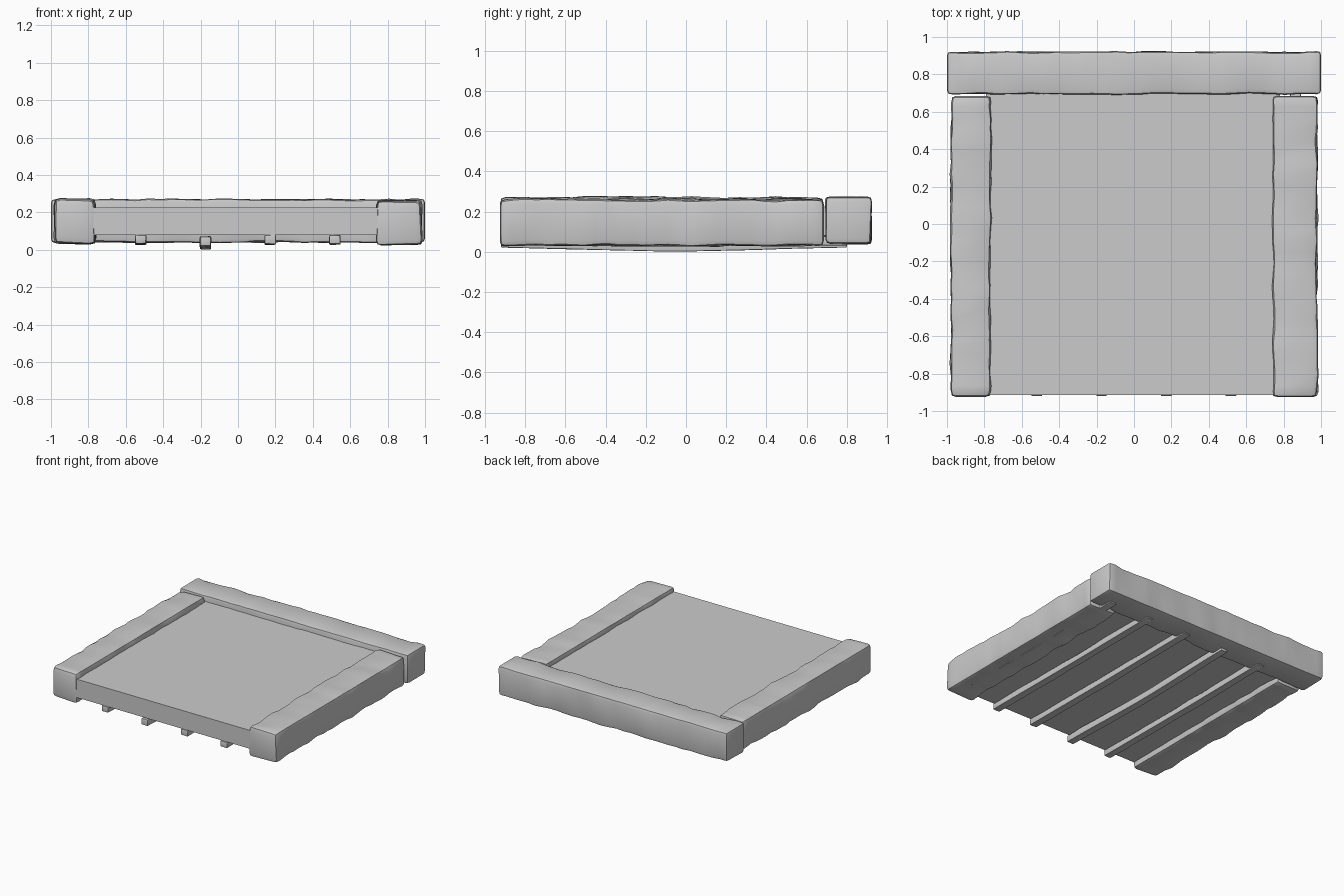
import bpy, bmesh, math
from mathutils import Vector, noise

if "Cube" in bpy.data.objects:
    bpy.data.objects.remove(bpy.data.objects["Cube"], do_unlink=True)

stone = bpy.data.materials.new("plain grey")
stone.use_nodes = True
grey = (0.6, 0.6, 0.6, 1)
stone.diffuse_color = grey
stone.node_tree.nodes["Principled BSDF"].inputs["Base Color"].default_value = grey


def block(name, low, high, bevel=0.0, cuts=0, wear=0.0, seed=0, sag=0.0):
    """Box between two corners, chamfered, sliced along its length and worn by noise."""
    low, high = Vector(low), Vector(high)
    size, mid = high - low, (low + high) / 2
    axis = 0 if size.x > size.y else 1
    bm = bmesh.new()
    bmesh.ops.create_cube(bm, size=1)
    for v in bm.verts:
        v.co = Vector(a * b for a, b in zip(v.co, size)) + mid
    if bevel:
        bmesh.ops.bevel(bm, geom=bm.edges[:], offset=bevel, segments=2, profile=0.6, affect='EDGES')
    # Slices along the length
    normal = Vector((axis == 0, axis == 1, 0))
    for i in range(1, cuts + 1):
        point = low + normal * size[axis] * i / (cuts + 1)
        bmesh.ops.bisect_plane(bm, geom=bm.verts[:] + bm.edges[:] + bm.faces[:],
                               plane_co=point, plane_no=normal)
    # Worn edges: corners pulled unevenly towards the core
    across = 1 - axis
    for v in bm.verts:
        t = (v.co[axis] - low[axis]) / size[axis]
        n = noise.noise(v.co * 7 + Vector((seed, seed * 3.7, 0)))
        fine = noise.noise(v.co * 17 + Vector((0, seed, seed)))
        pull = wear * (0.35 + 0.7 * n + 0.4 * fine)
        for k in (across, 2):
            side = (v.co[k] - mid[k]) / (size[k] / 2)
            v.co[k] -= side * max(pull, -wear * 0.2)
        v.co.z -= sag * math.sin(math.pi * t) ** 2
    bmesh.ops.recalc_face_normals(bm, faces=bm.faces[:])
    mesh = bpy.data.meshes.new(name)
    bm.to_mesh(mesh)
    bm.free()
    obj = bpy.data.objects.new(name, mesh)
    bpy.context.collection.objects.link(obj)
    mesh.materials.append(stone)
    if bevel:
        bpy.ops.object.select_all(action='DESELECT')
        obj.select_set(True)
        bpy.context.view_layer.objects.active = obj
        bpy.ops.object.shade_smooth_by_angle(angle=math.radians(35))
    return obj


# Flat floor slab
block("floor_slab", (-0.79, -0.915, 0.08), (0.78, 0.72, 0.225))

# Rough border beams on three sides
block("back_beam", (-1, 0.69, 0.035), (1, 0.925, 0.275), 0.024, 30, 0.012, 1)
block("right_beam", (-0.985, -0.925, 0.03), (-0.76, 0.685, 0.275), 0.034, 26, 0.014, 5)
block("left_beam", (0.74, -0.925, 0.025), (0.985, 0.685, 0.265), 0.028, 26, 0.014, 9)

# Thin joists underneath, one of them sagging
for i in range(5):
    x = -0.52 + 0.346 * i
    drop = 0.012 if i == 1 else 0
    block(f"joist_{i + 1}", (x - 0.031, -0.92, 0.03 - drop), (x + 0.031, 0.8, 0.08 - drop / 2),
          0.008, 10, 0.004, 20 + i, 0.018 if i == 1 else 0.004)
